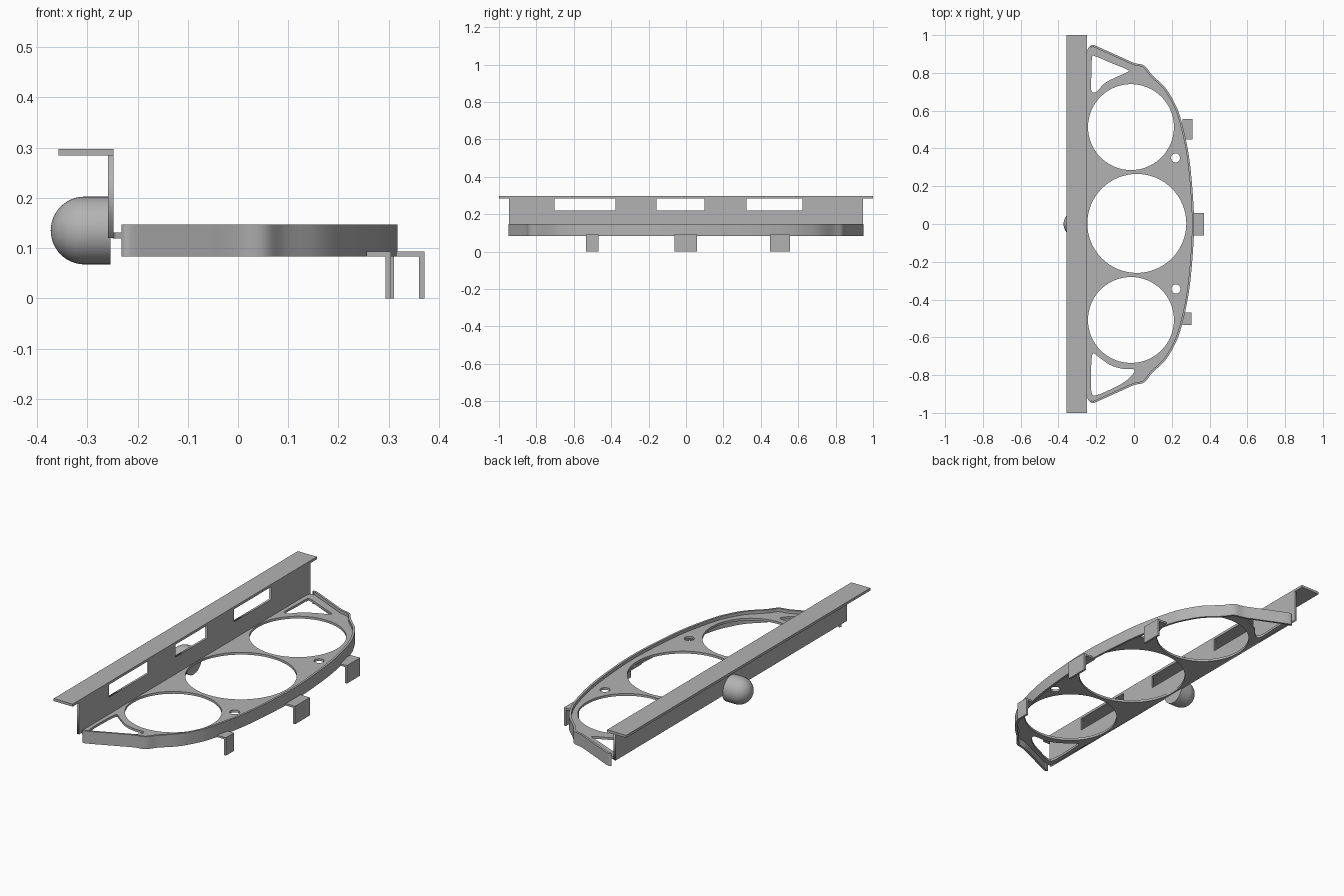
import bpy, bmesh, math
from mathutils import Vector

cube = bpy.data.objects.get("Cube")
if cube:
    bpy.data.objects.remove(cube, do_unlink=True)

gray = bpy.data.materials.new("plain gray")
gray.use_nodes = True
gray.diffuse_color = (0.45, 0.45, 0.45, 1)
gray.node_tree.nodes["Principled BSDF"].inputs["Base Color"].default_value = (0.45, 0.45, 0.45, 1)


def finish(ob, smooth=False):
    ob.data.materials.clear()
    ob.data.materials.append(gray)
    bpy.ops.object.select_all(action='DESELECT')
    ob.select_set(True)
    bpy.context.view_layer.objects.active = ob
    if smooth:
        bpy.ops.object.shade_smooth_by_angle(angle=math.radians(30))
    return ob


def sheet(name, loops, low, high, smooth=False, rotation=(0, 0, 0)):
    """Flat sheet: first loop is the outline, the others are holes."""
    curve = bpy.data.curves.new(name, 'CURVE')
    curve.dimensions = '2D'
    curve.fill_mode = 'BOTH'
    curve.extrude = (high - low) / 2
    for loop in loops:
        spline = curve.splines.new('POLY')
        spline.points.add(len(loop) - 1)
        for point, (x, y) in zip(spline.points, loop):
            point.co = (x, y, 0, 1)
        spline.use_cyclic_u = True
    ob = bpy.data.objects.new(name, curve)
    bpy.context.collection.objects.link(ob)
    ob.rotation_euler = rotation
    middle = (low + high) / 2
    ob.location = (middle, 0, 0) if any(rotation) else (0, 0, middle)
    bpy.ops.object.select_all(action='DESELECT')
    ob.select_set(True)
    bpy.context.view_layer.objects.active = ob
    bpy.ops.object.convert(target='MESH')
    ob = bpy.context.view_layer.objects.active
    bm = bmesh.new()
    bm.from_mesh(ob.data)
    bmesh.ops.remove_doubles(bm, verts=bm.verts, dist=0.00005)
    bmesh.ops.recalc_face_normals(bm, faces=bm.faces)
    bm.to_mesh(ob.data)
    bm.free()
    return finish(ob, smooth)


def box(name, low, high):
    bm = bmesh.new()
    bmesh.ops.create_cube(bm, size=1)
    for v in bm.verts:
        v.co = [a + (b - a) * (c + 0.5) for a, b, c in zip(low, high, v.co)]
    return add_mesh(name, bm)


def add_mesh(name, bm, smooth=False):
    mesh = bpy.data.meshes.new(name)
    bm.to_mesh(mesh)
    bm.free()
    ob = bpy.data.objects.new(name, mesh)
    bpy.context.collection.objects.link(ob)
    return finish(ob, smooth)


def smooth_path(points, closed=False, steps=5):
    """Rounded path through the points."""
    pts = [Vector(p) for p in points]
    n = len(pts)
    pick = (lambda i: pts[i % n]) if closed else (lambda i: pts[max(0, min(n - 1, i))])
    out = []
    for i in range(n if closed else n - 1):
        a, b, c, d = (pick(i + k) for k in (-1, 0, 1, 2))
        for s in range(steps):
            t = s / steps
            out.append(0.5 * (2 * b + (c - a) * t + (2 * a - 5 * b + 4 * c - d) * t ** 2
                              + (3 * b - a - 3 * c + d) * t ** 3))
    return out if closed else out + [pts[-1]]


def circle(x, y, r, n=64):
    return [(x + r * math.cos(math.tau * i / n), y + r * math.sin(math.tau * i / n)) for i in range(n)]


# Tray outline, one half mirrored to the other
half = [(-0.232, 0.942), (-0.215, 0.948), (-0.15, 0.92), (-0.07, 0.884), (0.0, 0.853), (0.055, 0.838),
        (0.095, 0.79), (0.165, 0.722), (0.21, 0.65), (0.245, 0.565), (0.286, 0.39), (0.308, 0.2)]
outline = smooth_path(half + [(0.318, 0)] + [(x, -y) for x, y in reversed(half)])
back = -0.25
corner = [(back, 0.9), (-0.244, 0.93)]
plate_loop = corner + outline + [(x, -y) for x, y in reversed(corner)]

# Tray plate with large, small and corner openings
upper_gap = [(-0.222, 0.882), (-0.205, 0.888), (-0.12, 0.852), (-0.036, 0.818), (-0.036, 0.804), (-0.1, 0.775),
             (-0.155, 0.745), (-0.195, 0.703), (-0.218, 0.696), (-0.228, 0.72), (-0.225, 0.8)]
lower_gap = [(-0.22, -0.69), (-0.19, -0.702), (-0.127, -0.746), (-0.063, -0.766), (-0.004, -0.768),
             (-0.002, -0.79), (-0.05, -0.836), (-0.127, -0.877), (-0.206, -0.908), (-0.226, -0.885), (-0.228, -0.8)]
sheet("tray_plate", [plate_loop, circle(-0.016, 0.513, 0.2275), circle(-0.016, -0.508, 0.2275),
                     circle(0.015, 0.003, 0.262), circle(0.22, 0.35, 0.024, 24), circle(0.222, -0.344, 0.024, 24),
                     smooth_path(upper_gap, True), smooth_path(lower_gap, True)], 0.119, 0.131, True)

# Upright rim following the outline
inner = []
for i, p in enumerate(outline):
    d = (outline[min(i + 1, len(outline) - 1)] - outline[max(i - 1, 0)]).normalized()
    inner.append(p + Vector((d.y, -d.x)) * 0.011)
sheet("tray_rim", [outline + inner[::-1]], 0.083, 0.147, True)

# Upright back panel with three windows open up to the flange
bottom, sill, top = 0.12, 0.219, 0.285
panel = [(-0.947, bottom), (-0.947, top)]
for a, b in ((-0.703, -0.377), (-0.158, 0.099), (0.323, 0.623)):
    panel += [(a, top), (a, sill), (b, sill), (b, top)]
panel += [(0.947, top), (0.947, bottom)]
sheet("back_panel", [panel], -0.259, -0.248, rotation=(math.pi / 2, 0, math.pi / 2))
box("top_flange", (-0.357, -1, 0.284), (-0.248, 1, 0.297))

# Domed knob behind the panel
radius, axis_z, dome_x = 0.0675, 0.135, -0.3055
bm = bmesh.new()
profile = [(-0.254, 0), (-0.254, radius)]
profile += [(dome_x - radius * math.sin(a), radius * math.cos(a))
            for a in (math.pi / 2 * i / 12 for i in range(13))]
verts = [bm.verts.new((x, 0, axis_z + r)) for x, r in profile]
edges = [bm.edges.new(pair) for pair in zip(verts, verts[1:])]
bmesh.ops.spin(bm, geom=verts + edges, cent=(0, 0, axis_z), axis=(1, 0, 0), angle=math.tau, steps=40)
bmesh.ops.remove_doubles(bm, verts=bm.verts, dist=0.0001)
bmesh.ops.recalc_face_normals(bm, faces=bm.faces)
add_mesh("knob", bm, True)

# Hanging angle brackets along the front curve
for name, y0, y1, x0, x1 in (("right_bracket", -0.535, -0.468, 0.256, 0.305),
                             ("middle_bracket", -0.062, 0.058, 0.3, 0.371),
                             ("left_bracket", 0.448, 0.555, 0.256, 0.311)):
    profile = [(x0, 0.093), (x1, 0.093), (x1, 0), (x1 - 0.011, 0), (x1 - 0.011, 0.083), (x0, 0.083)]
    bm = bmesh.new()
    face = bm.faces.new([bm.verts.new((x, y0, z)) for x, z in profile])
    moved = bmesh.ops.extrude_face_region(bm, geom=[face])["geom"]
    bmesh.ops.translate(bm, verts=[g for g in moved if isinstance(g, bmesh.types.BMVert)], vec=(0, y1 - y0, 0))
    bmesh.ops.recalc_face_normals(bm, faces=bm.faces)
    add_mesh(name, bm)
